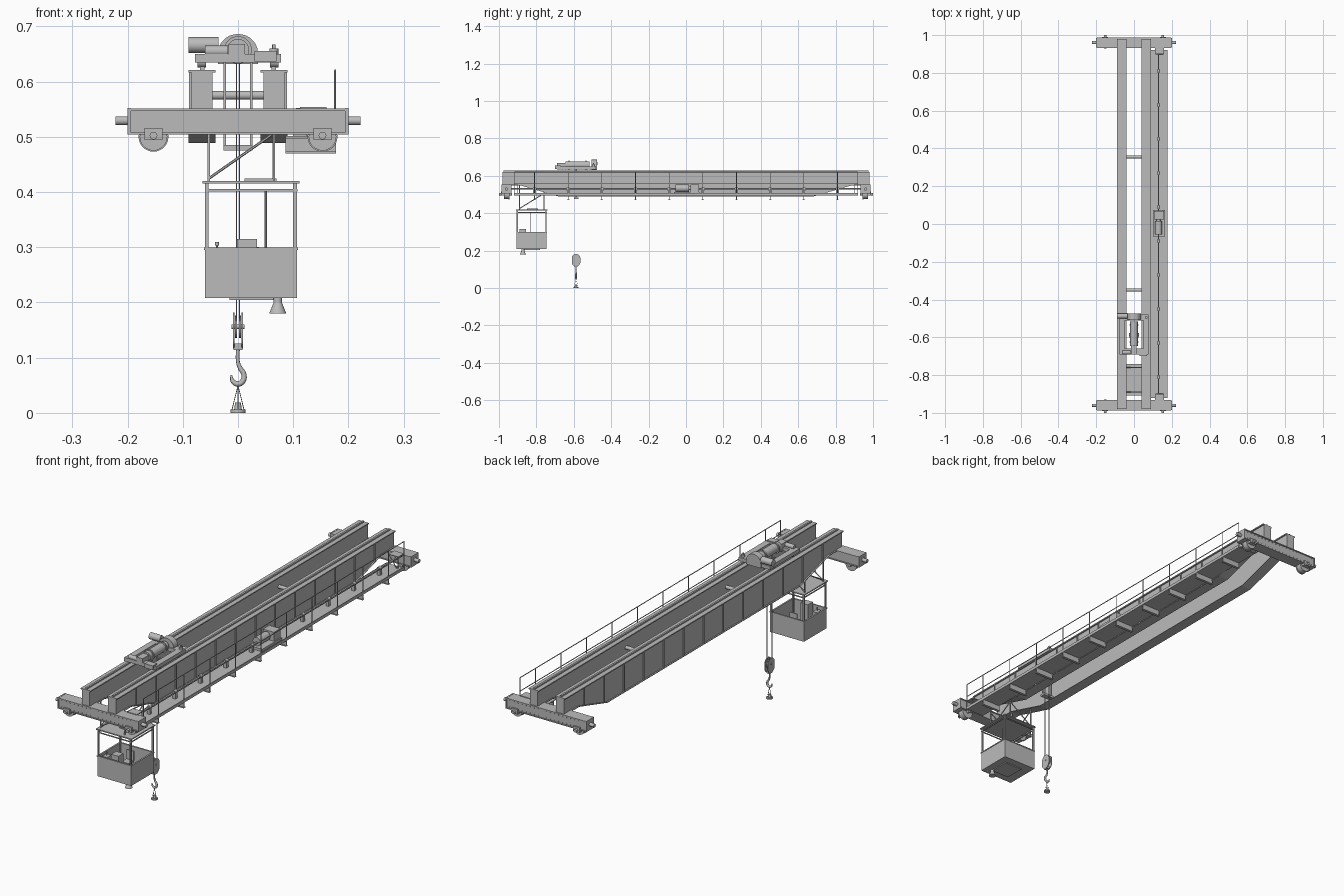
import bpy, bmesh, math
from mathutils import Vector

if "Cube" in bpy.data.objects:
    bpy.data.objects.remove(bpy.data.objects["Cube"])


def material(name, v):
    m = bpy.data.materials.new(name)
    m.diffuse_color = (v, v, v, 1)
    m.use_nodes = True
    m.node_tree.nodes["Principled BSDF"].inputs["Base Color"].default_value = m.diffuse_color
    return m


GREY = material("painted steel grey", 0.5)


def finish(name, bm, smooth=False):
    bmesh.ops.recalc_face_normals(bm, faces=bm.faces)
    me = bpy.data.meshes.new(name)
    bm.to_mesh(me)
    bm.free()
    me.materials.append(GREY)
    ob = bpy.data.objects.new(name, me)
    bpy.context.collection.objects.link(ob)
    if smooth:
        bpy.context.view_layer.objects.active = ob
        ob.select_set(True)
        bpy.ops.object.shade_smooth_by_angle(angle=math.radians(35))
        ob.select_set(False)
    return ob


def prism(name, pts, axis, a, b):
    """Extrude a 2D outline along x, y or z."""
    def place(u, v, w):
        return {'x': (w, u, v), 'y': (u, w, v), 'z': (u, v, w)}[axis]
    bm = bmesh.new()
    lo = [bm.verts.new(place(u, v, a)) for u, v in pts]
    hi = [bm.verts.new(place(u, v, b)) for u, v in pts]
    bm.faces.new(lo)
    bm.faces.new(hi)
    for i in range(len(pts)):
        j = (i + 1) % len(pts)
        bm.faces.new((lo[i], lo[j], hi[j], hi[i]))
    return finish(name, bm)


def box(name, x0, x1, y0, y1, z0, z1):
    return prism(name, [(x0, y0), (x1, y0), (x1, y1), (x0, y1)], 'z', z0, z1)


def rod(name, p, q, r, r2=None, n=16):
    p, q = Vector(p), Vector(q)
    bm = bmesh.new()
    bmesh.ops.create_cone(bm, cap_ends=True, segments=n, radius1=r,
                          radius2=r if r2 is None else r2, depth=(q - p).length)
    rot = (q - p).to_track_quat('Z', 'Y')
    for v in bm.verts:
        v.co = rot @ v.co + (p + q) / 2
    return finish(name, bm, n > 8)


def bar(name, p, q, r=0.002):
    return rod(name, p, q, r, n=6)


# Twin fish-bellied girders with flanges, stiffeners and trolley rails
belly = [(-.98, .55), (-.88, .55), (-.68, .492), (.68, .492), (.88, .55), (.98, .55)]
for s in (-1, 1):
    prism("girder_web", belly + [(.98, .618), (-.98, .618)], 'x', s * .046, s * .084)
    box("girder_top_flange", s * .041, s * .09, -.98, .98, .616, .621)
    prism("girder_bottom_flange", belly + [(y, z - .003) for y, z in reversed(belly)],
          'x', s * .041, s * .09)
    box("trolley_rail", s * .061, s * .069, -.975, .975, .621, .627)
    for i in range(-6, 7):
        y = i * .14
        low = .492 if abs(y) < .68 else .492 + (abs(y) - .68) * .29
        box("girder_stiffener", s * .083, s * .089, y - .002, y + .002, low, .617)

# Cross ties between the girders
for y in (-.35, .355):
    rod("girder_cross_tie", (-.047, y, .575), (.047, y, .575), .008)

# End trucks with rivets, wheels, axle boxes and buffers
for s in (-1, 1):
    y0, y1 = s * .937, s * .983
    box("end_truck", -.197, .197, y0, y1, .506, .549)
    box("end_truck_cap", -.197, .197, s * .933, s * .987, .547, .551)
    box("end_truck_sole", -.197, .197, s * .933, s * .987, .504, .508)
    for x in [-.18 + .02 * i for i in range(19)]:
        for z in (.513, .542):
            rod("rivet", (x, s * .98, z), (x, s * .9855, z), .0018, n=6)
    for e in (-1, 1):
        box("truck_end_plate", e * .194, e * .2, s * .934, s * .986, .504, .552)
        rod("buffer", (e * .199, s * .96, .529), (e * .222, s * .96, .529), .008)
        x = e * .153
        rod("runway_wheel", (x, s * .947, .5), (x, s * .973, .5), .025, n=32)
        rod("wheel_flange", (x, s * .943, .5), (x, s * .949, .5), .027, n=32)
        box("axle_box", x - .016, x + .016, s * .972, s * .99, .494, .516)
        rod("axle", (x, s * .93, .502), (x, s, .502), .007)

# Service walkway, brackets and line shaft
box("walkway_deck", .086, .177, -.92, .92, .497, .501)
box("walkway_edge", .174, .178, -.92, .92, .495, .508)
stations = [-.81 + .18 * i for i in range(10)]
for y in stations:
    prism("walkway_bracket", [(.086, .471), (.177, .471), (.177, .498), (.086, .498)],
          'y', y - .002, y + .002)
    box("bracket_foot", .086, .177, y - .006, y + .006, .47, .473)
    box("shaft_pedestal", .123, .137, y - .007, y + .007, .5, .526)
    rod("shaft_bearing", (.13, y - .008, .53), (.13, y + .008, .53), .008)
rod("line_shaft", (.13, -.94, .53), (.13, .94, .53), .0035)

# Walkway handrail
for y in [-.918] + stations + [.918]:
    bar("handrail_post", (.176, y, .5), (.176, y, .62), .002)
for z in (.56, .62):
    bar("handrail", (.176, -.918, z), (.176, .918, z), .002)

# Step plates joining walkway to end trucks
for s in (-1, 1):
    box("step_plate", .112, .16, s * .9, s * .94, .551, .554)
    bar("step_brace", (.114, s * .9, .552), (.152, s * .9, .501))
    bar("step_brace", (.158, s * .9, .552), (.158, s * .9, .501))

# Bridge travel drive
box("drive_base", .1, .165, -.065, .073, .501, .512)
box("drive_gearbox", .105, .16, .025, .07, .51, .552)
rod("drive_motor", (.13, -.055, .533), (.13, .015, .533), .019, n=24)
rod("drive_coupling", (.13, .01, .533), (.13, .03, .533), .01)

# Trolley frame and wheels
for s in (-1, 1):
    box("trolley_side_beam", s * .05, s * .078, -.69, -.48, .634, .65)
    for y in (-.65, -.52):
        rod("trolley_wheel", (s * .058, y, .636), (s * .073, y, .636), .0105, n=20)
for y0, y1 in ((-.69, -.66), (-.51, -.48)):
    box("trolley_cross_beam", -.078, .078, y0, y1, .634, .65)

# Hoist drum, gearbox and motors
rod("hoist_drum", (0, -.645, .657), (0, -.515, .657), .02, n=28)
for y in (-.625, -.535):
    rod("drum_flange", (0, y - .003, .657), (0, y + .003, .657), .025, n=28)
arch = [(-.036, .632)] + [(.036 * math.cos(a), .652 + .034 * math.sin(a))
        for a in [math.pi * (1 - i / 14) for i in range(15)]] + [(.036, .632)]
prism("drum_gearbox", arch, 'y', -.505, -.475)
box("drum_bearing", -.017, .013, -.69, -.645, .635, .668)
rod("hoist_motor", (-.09, -.487, .666), (-.035, -.487, .666), .0145, n=24)
rod("travel_motor", (-.06, -.68, .655), (-.018, -.68, .655), .01, n=20)
box("trolley_gear_case", .03, .07, -.7, -.67, .636, .655)
rod("brake_drum", (.065, -.495, .65), (.065, -.495, .66), .008)
rod("brake_knob", (.065, -.495, .66), (.065, -.495, .667), .003)

# Hanging limit frame and hoist ropes
Y = -.588
for s in (-1, 1):
    box("limit_hanger", s * .022, s * .026, Y - .004, Y + .004, .48, .636)
    for x in (-.003, .003):
        bar("hoist_rope", (x, Y + s * .016, .165), (x, Y + s * .016, .657), .0009)
box("limit_bar", -.026, .026, Y - .012, Y + .012, .475, .485)

# Hook block with rounded cheek plates and sheaves
cheek = [(Y + .023 * math.cos(a), (.16 if math.sin(a) > 0 else .138) + .022 * math.sin(a))
         for a in [math.tau * (i + .5) / 24 for i in range(24)]]
for s in (-1, 1):
    prism("block_cheek", cheek, 'x', s * .0065, s * .009)
    rod("block_sheave", (s * .0015, Y, .156), (s * .0055, Y, .156), .02, n=24)
rod("sheave_pin", (-.012, Y, .156), (.012, Y, .156), .004)
box("hook_crosshead", -.008, .008, Y - .01, Y + .01, .114, .126)

# Hook swept along a curve
cu = bpy.data.curves.new("hook_path", 'CURVE')
cu.dimensions, cu.bevel_depth, cu.bevel_resolution = '3D', .0042, 3
cu.use_fill_caps = True
path = [(0, .118, .8), (0, .092, .8), (.004, .081, 1), (.0105, .07, 1.1), (.009, .058, 1.2),
        (0, .0525, 1.2), (-.009, .057, 1), (-.0125, .068, .4)]
sp = cu.splines.new('BEZIER')
sp.bezier_points.add(len(path) - 1)
for bp, (x, z, r) in zip(sp.bezier_points, path):
    bp.co, bp.radius = (x, Y, z), r
    bp.handle_left_type = bp.handle_right_type = 'AUTO'
cu.materials.append(GREY)
bpy.context.collection.objects.link(bpy.data.objects.new("hook", cu))

# Sling and load
for a in range(4):
    c, s = math.cos(a * math.pi / 2), math.sin(a * math.pi / 2)
    bar("sling_leg", (0, Y, .05), (.011 * c, Y + .011 * s, .005), .0007)
rod("load_disc", (0, Y, 0), (0, Y, .006), .0135, n=24)
rod("load_hub", (0, Y, .006), (0, Y, .019), .007, .005)

# Operator cab: floor, half-height panels, posts and roof
X0, X1, Y0, Y1 = -.06, .107, -.905, -.745
box("cab_floor", X0, X1, Y0, Y1, .208, .213)
for y in (Y0, Y1 - .003):
    box("cab_panel", X0, X1, y, y + .003, .21, .297)
    box("cab_sill", X0 - .002, X1 + .002, y - .002, y + .005, .295, .299)
    box("cab_head_rail", X0, X1, y, y + .004, .401, .405)
for x in (X0, X1 - .003):
    box("cab_panel", x, x + .003, Y0, Y1, .21, .297)
    box("cab_sill", x - .002, x + .005, Y0, Y1, .295, .299)
    box("cab_head_rail", x, x + .004, Y0, Y1, .401, .405)
for x in (X0, X1 - .007):
    for y in (Y0, Y1 - .007):
        box("cab_post", x, x + .007, y, y + .007, .208, .417)
box("cab_roof", X0 - .004, X1 + .004, Y0 - .004, Y1 + .004, .415, .42)
box("cab_roof_hatch", .012, .07, -.85, -.79, .42, .424)
box("cab_underframe", -.015, .075, -.87, -.78, .204, .209)

# Cab fittings: controllers, seat, lever and lamp
box("control_console", -.002, .034, -.89, -.855, .213, .315)
rod("lever", (-.038, -.87, .29), (-.038, -.87, .305), .0015, n=8)
box("lever_console", -.05, -.026, -.885, -.855, .213, .292)
rod("lever_knob", (-.038, -.87, .303), (-.038, -.87, .309), .0035)
rod("cab_pole", (.05, -.83, .213), (.05, -.83, .403), .0025, n=10)
rod("seat_stem", (.02, -.805, .213), (.02, -.805, .25), .006)
box("seat", .002, .038, -.823, -.787, .25, .258)
box("seat_back", .002, .038, -.789, -.784, .258, .3)
rod("lamp_neck", (.072, -.872, .2), (.072, -.872, .21), .008)
rod("lamp_shade", (.072, -.872, .18), (.072, -.872, .201), .0155, .007, n=24)

# Cab hangers and braces up to the girders
for y, z in ((-.89, .55), (-.76, .52)):
    for x in (-.053, .065):
        box("cab_hanger", x - .002, x + .002, y - .003, y + .003, .418, z)
    bar("cab_brace", (-.052, y, .425), (.06, y, .503), .0025)
bar("cab_side_brace", (-.053, -.89, .425), (-.053, -.76, .505), .0025)
bar("cab_side_brace", (.065, -.89, .425), (.065, -.76, .505), .0025)
